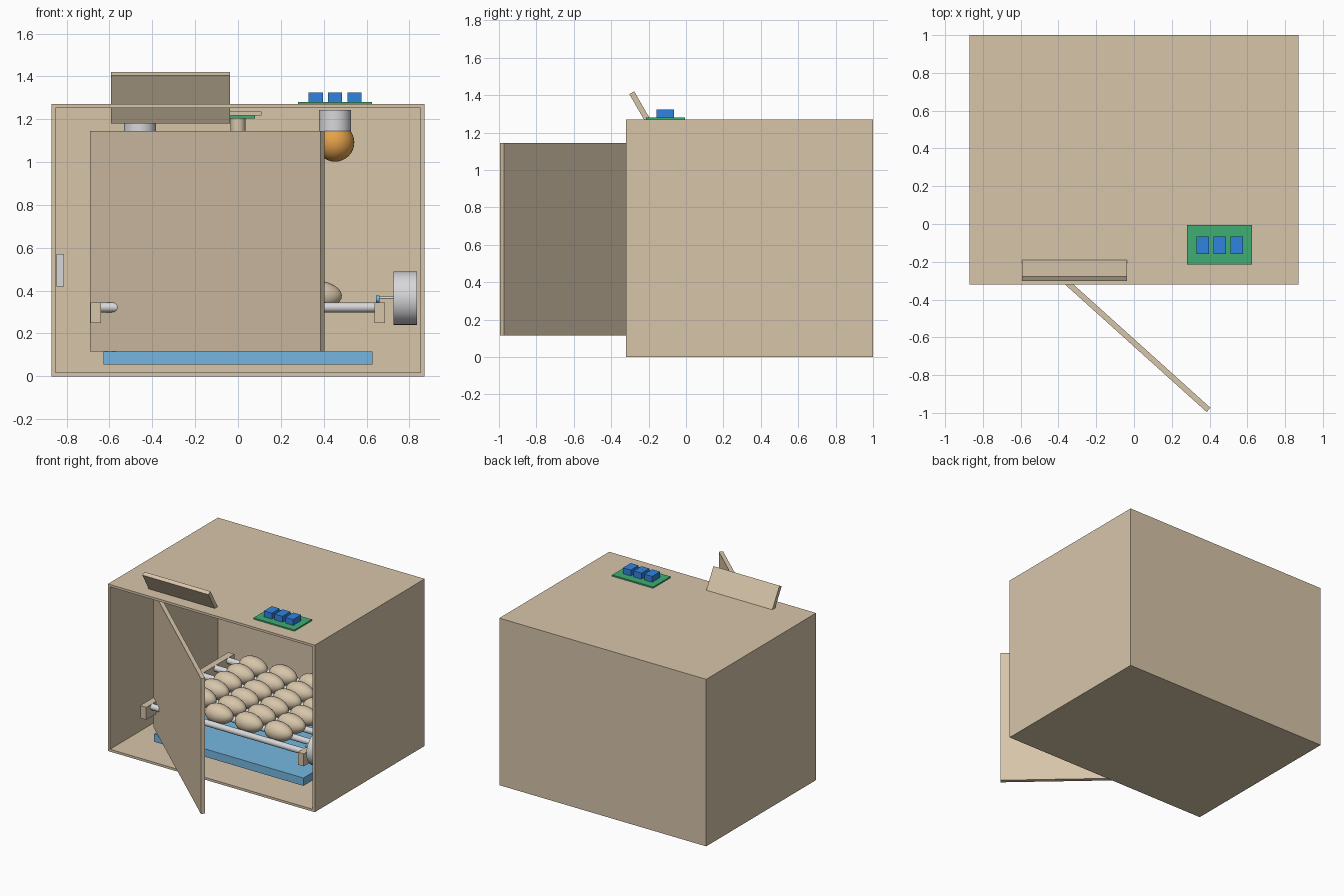
import bpy, bmesh, math
from mathutils import Matrix, Vector

if "Cube" in bpy.data.objects:
    bpy.data.objects.remove(bpy.data.objects["Cube"], do_unlink=True)


def material(name, r, g, b):
    m = bpy.data.materials.new(name)
    m.use_nodes = True
    m.diffuse_color = (r, g, b, 1)
    m.node_tree.nodes["Principled BSDF"].inputs["Base Color"].default_value = (r, g, b, 1)
    return m


tan = material("tan", 0.68, 0.56, 0.40)
blue = material("bright_blue", 0.03, 0.23, 0.75)
water = material("light_blue", 0.18, 0.47, 0.75)
green = material("board_green", 0.05, 0.42, 0.17)
steel = material("pale_grey", 0.68, 0.68, 0.70)
amber = material("amber", 0.78, 0.36, 0.07)


def finish(name, bm, mat, smooth=False):
    bmesh.ops.recalc_face_normals(bm, faces=bm.faces[:])
    me = bpy.data.meshes.new(name)
    bm.to_mesh(me)
    bm.free()
    me.materials.append(mat)
    ob = bpy.data.objects.new(name, me)
    bpy.context.collection.objects.link(ob)
    if smooth:
        bpy.ops.object.select_all(action="DESELECT")
        ob.select_set(True)
        bpy.context.view_layer.objects.active = ob
        bpy.ops.object.shade_smooth_by_angle(angle=math.radians(40))
    return ob


def box(name, centre, size, mat, turn=None):
    bm = bmesh.new()
    bmesh.ops.create_cube(bm, size=1)
    bmesh.ops.scale(bm, vec=size, verts=bm.verts)
    bm.transform(Matrix.Translation(centre) @ (turn or Matrix()))
    return finish(name, bm, mat)


def cylinder(name, centre, radius, length, mat, axis="Z"):
    bm = bmesh.new()
    bmesh.ops.create_cone(bm, cap_ends=True, segments=32, radius1=radius,
                          radius2=radius, depth=length)
    turn = Matrix.Rotation(math.pi / 2, 4, "Y") if axis == "X" else Matrix()
    bm.transform(Matrix.Translation(centre) @ turn)
    return finish(name, bm, mat, True)


MID = 0.34  # middle of the cabinet in depth
WALL = 0.025

# Cabinet shell, hollowed from its open front
bm = bmesh.new()
bmesh.ops.create_cube(bm, size=1)
bmesh.ops.scale(bm, vec=(1.74, 1.32, 1.27), verts=bm.verts)
bmesh.ops.translate(bm, vec=(0, MID, 0.635), verts=bm.verts)
front = min(bm.faces, key=lambda f: f.calc_center_median().y)
bmesh.ops.inset_region(bm, faces=[front], thickness=WALL)
result = bmesh.ops.extrude_face_region(bm, geom=[front])
inner = [v for v in result["geom"] if isinstance(v, bmesh.types.BMVert)]
bmesh.ops.translate(bm, vec=(0, 1.32 - WALL, 0), verts=inner)
if front.is_valid:
    bmesh.ops.delete(bm, geom=[front], context="FACES_ONLY")
finish("cabinet", bm, tan)

# Swung door and tilted top flap
box("door", (-0.143, -0.50, 0.63), (1.447, 0.03, 1.03), tan,
    Matrix.Rotation(math.radians(-42), 4, "Z"))
box("top_flap", (-0.315, -0.225, 1.30), (0.555, 0.03, 0.26), tan,
    Matrix.Rotation(math.radians(30), 4, "X"))

# Relay board on the roof
box("relay_board", (0.453, -0.11, 1.275), (0.345, 0.21, 0.01), green)
for i in range(3):
    box(f"relay_{i + 1}", (0.363 + 0.09 * i, -0.112, 1.302), (0.066, 0.094, 0.045), blue)

# Lamps under the roof
for side, x in (("left", 0.453), ("right", -0.457)):
    cylinder(side + "_lamp_socket", (x, MID, 1.193), 0.075, 0.098, steel)
    bm = bmesh.new()
    bmesh.ops.create_uvsphere(bm, u_segments=32, v_segments=16, radius=0.09)
    bmesh.ops.translate(bm, vec=(x, MID, 1.092), verts=bm.verts)
    finish(side + "_lamp_bulb", bm, amber, True)

# Climate sensor
box("sensor_mount", (0, MID, 1.227), (0.22, 0.16, 0.02), tan)
box("sensor_board", (0, MID, 1.21), (0.16, 0.12, 0.014), green)
cylinder("sensor_head", (0, MID, 1.168), 0.035, 0.07, tan)

# Vent unit on the side wall
box("wall_unit", (-0.829, MID, 0.495), (0.034, 0.15, 0.15), steel)

# Water tray
box("water_tray", (0, MID, 0.085), (1.255, 0.90, 0.06), water)

# Rails and rollers
for side, x in (("left", 0.661), ("right", -0.664)):
    box(side + "_rail", (x, MID, 0.297), (0.05, 1.06, 0.095), tan)
PITCH = 0.153
for i in range(7):
    cylinder(f"roller_{i + 1}", (0, MID + PITCH * (i - 3), 0.322), 0.023, 1.30, steel, "X")

# Turning motor
cylinder("motor", (0.78, -0.09, 0.365), 0.125, 0.11, steel, "X")
cylinder("motor_shaft", (0.69, -0.09, 0.366), 0.006, 0.08, steel, "X")
cylinder("shaft_gear", (0.652, -0.09, 0.361), 0.017, 0.016, water, "X")

# Eggs, one mesh shared by every place in the grid
bm = bmesh.new()
bmesh.ops.create_uvsphere(bm, u_segments=24, v_segments=16, radius=1)
for v in bm.verts:
    taper = 1 - 0.12 * v.co.z
    v.co = Vector((v.co.z * 0.11, v.co.x * 0.071 * taper, v.co.y * 0.071 * taper))
egg = finish("egg_1", bm, tan, True)
for n in range(24):
    row, col = divmod(n, 4)
    ob = egg
    if n:
        ob = bpy.data.objects.new(f"egg_{n + 1}", egg.data)
        bpy.context.collection.objects.link(ob)
    ob.location = (0.25 * (col - 1.5), MID + PITCH * (row - 2.5), 0.376)
